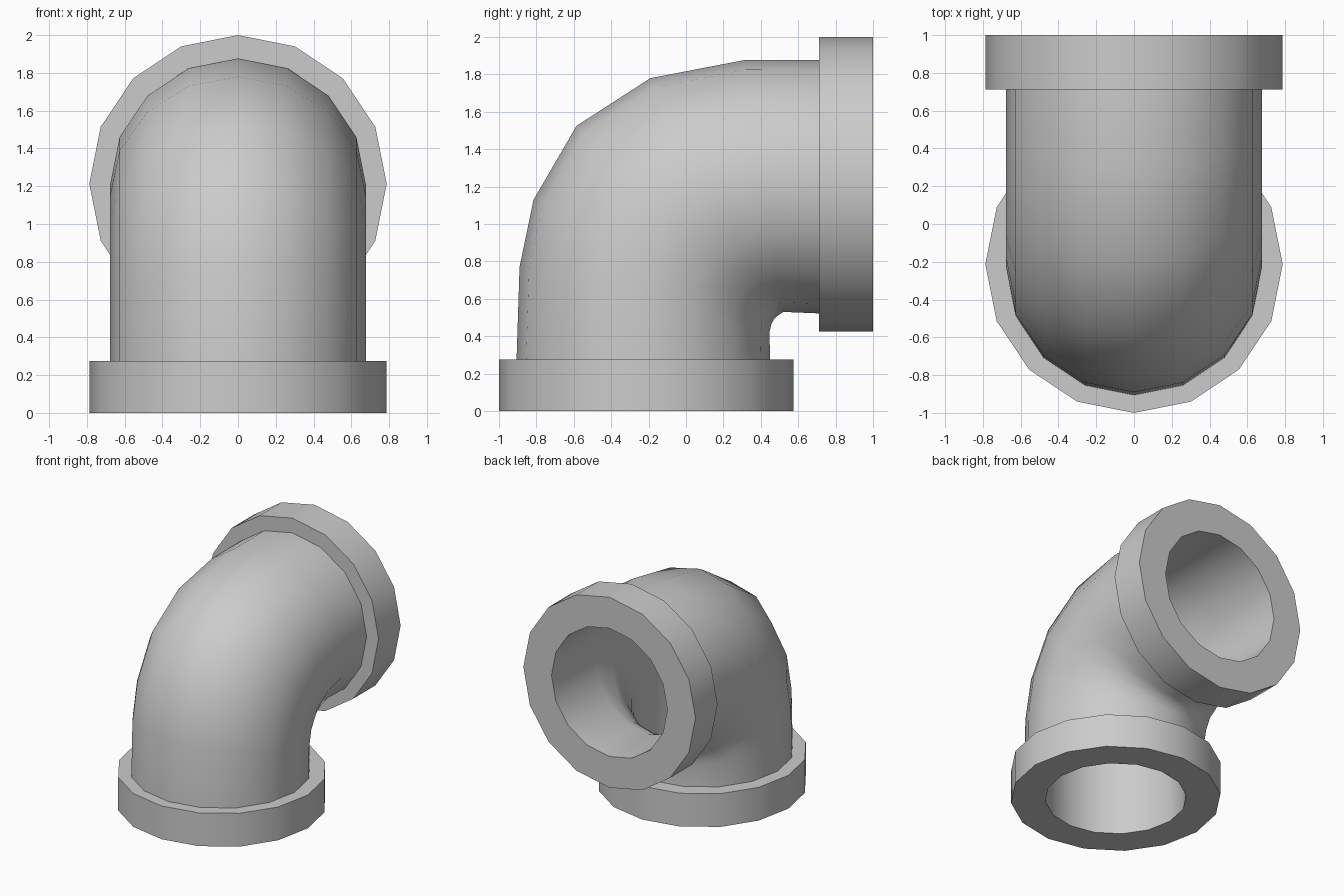
import bpy, bmesh, math

if "Cube" in bpy.data.objects:
    bpy.data.objects.remove(bpy.data.objects["Cube"])

SIDES = 16


def add_ring(bm, outer, inner, rx):
    """Ellipse spanning the outer and inner (y, z) points of the bend."""
    cy, cz = (outer[0] + inner[0]) / 2, (outer[1] + inner[1]) / 2
    hy, hz = (outer[0] - inner[0]) / 2, (outer[1] - inner[1]) / 2
    ring = []
    for i in range(SIDES):
        a = 2 * math.pi * i / SIDES
        c = math.cos(a)
        ring.append(bm.verts.new((rx * math.sin(a), cy + hy * c, cz + hz * c)))
    return ring


def flat(z, r, c=-0.213):      # ring of the bottom opening
    return ((c - r, z), (c + r, z), r)


def upright(y, r, c=1.213):    # ring of the back opening
    return ((y, c + r), (y, c - r), r)


def shrink(section, f):        # bore section inside an outer section
    (a, b), (c, d), r = section
    m, n = (a + c) / 2, (b + d) / 2
    return ((m + (a - m) * f, n + (b - n) * f),
            (m + (c - m) * f, n + (d - n) * f), r * f)


R, RF, RB = 0.678, 0.787, 0.53

# Rings of the bend, from the bottom leg round to the back leg
bend = [
    ((-0.89, 0.77), (0.446, 0.42), R),
    ((-0.815, 1.13), (0.455, 0.46), R),
    ((-0.585, 1.525), (0.47, 0.492), R),
    ((-0.19, 1.78), (0.495, 0.513), R),
    ((0.31, 1.876), (0.52, 0.53), R),
]

# Outside: bottom collar, bent pipe, back collar; then back through the bore
sections = [flat(0, RF), flat(0.275, RF), flat(0.275, R, -0.228)]
sections += bend
sections += [upright(0.712, R, 1.2), upright(0.712, RF), upright(1.0, RF)]
sections += [upright(1.0, RB)]
sections += [shrink(s, RB / R) for s in reversed(bend)]
sections += [flat(0, RB)]

bm = bmesh.new()
rings = [add_ring(bm, *s) for s in sections]
for k, a in enumerate(rings):
    b = rings[(k + 1) % len(rings)]
    for i in range(SIDES):
        j = (i + 1) % SIDES
        bm.faces.new((a[i], a[j], b[j], b[i]))
bmesh.ops.recalc_face_normals(bm, faces=bm.faces)

mesh = bpy.data.meshes.new("pipe_elbow")
bm.to_mesh(mesh)
bm.free()
obj = bpy.data.objects.new("pipe_elbow", mesh)
bpy.context.collection.objects.link(obj)
bpy.context.view_layer.objects.active = obj
obj.select_set(True)
bpy.ops.object.shade_smooth_by_angle(angle=math.radians(40))
